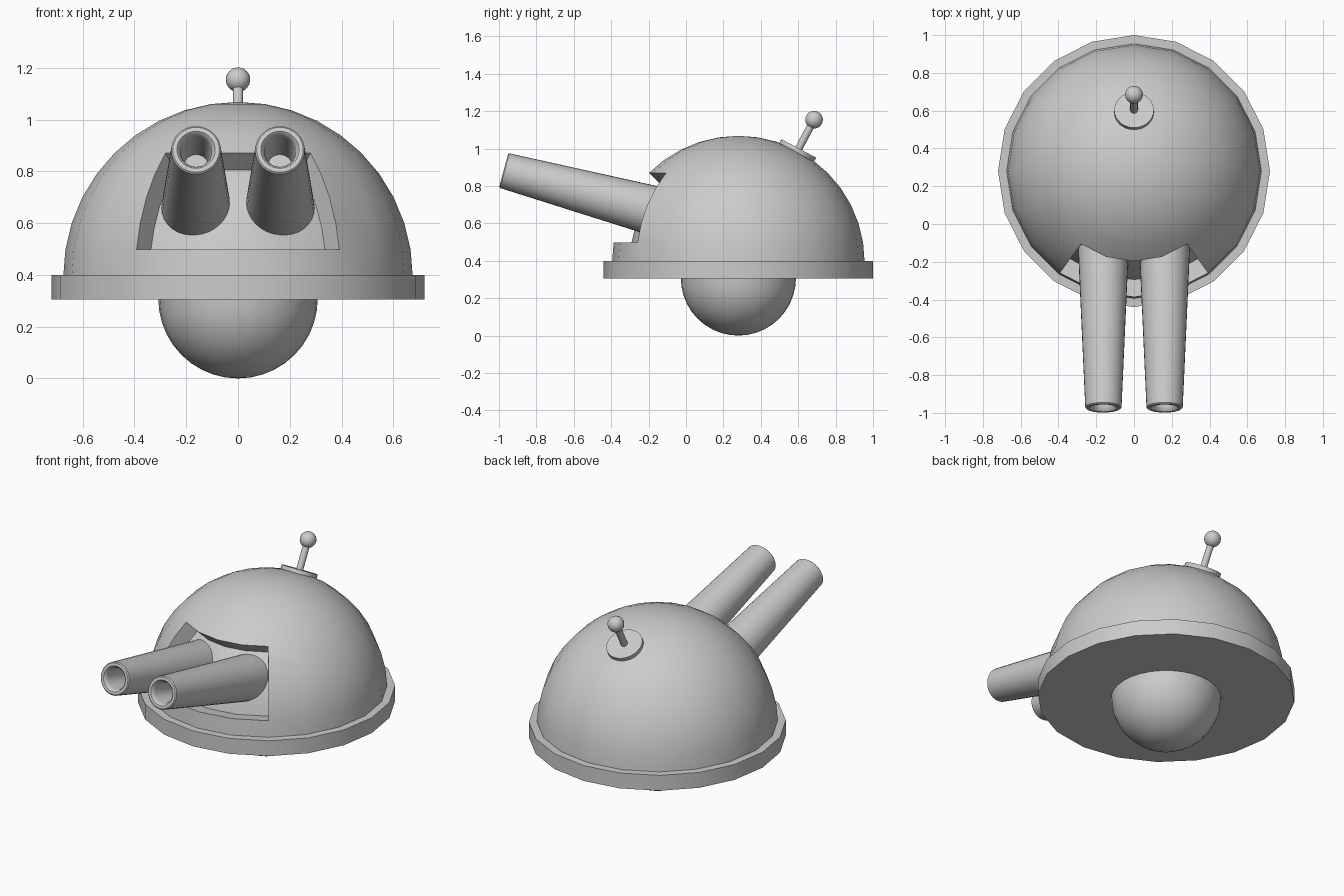
import bpy, bmesh
from math import radians, atan2, asin, sin, cos, tau
from mathutils import Vector, Matrix

if "Cube" in bpy.data.objects:
    bpy.data.objects.remove(bpy.data.objects["Cube"])

CY = 0.28            # turret centre in y
DOME_Z, DOME_R = 0.393, 0.675
PIVOT = Vector((0, CY, DOME_Z))


def finish(bm, name, matrix=Matrix()):
    bmesh.ops.recalc_face_normals(bm, faces=bm.faces)
    me = bpy.data.meshes.new(name)
    bm.to_mesh(me)
    bm.free()
    ob = bpy.data.objects.new(name, me)
    bpy.context.collection.objects.link(ob)
    ob.matrix_world = matrix
    bpy.ops.object.select_all(action='DESELECT')
    ob.select_set(True)
    bpy.context.view_layer.objects.active = ob
    bpy.ops.object.shade_smooth_by_angle(angle=radians(30))
    return ob


def aimed(origin, direction):
    # local +z points along direction
    q = Vector(direction).to_track_quat('Z', 'Y')
    return Matrix.Translation(origin) @ q.to_matrix().to_4x4()


def lathe(name, profile, sides, matrix):
    # revolve (radius, height) points around local z, capping both ends
    bm = bmesh.new()
    rings = [[bm.verts.new((r * cos(tau * i / sides), r * sin(tau * i / sides), z))
              for i in range(sides)] for r, z in profile]
    for a, b in zip(rings, rings[1:]):
        for i in range(sides):
            j = (i + 1) % sides
            bm.faces.new((a[i], a[j], b[j], b[i]))
    bm.faces.new(rings[0])
    bm.faces.new(rings[-1])
    return finish(bm, name, matrix)


def sphere(name, centre, r, u, v, half=0):
    # half = 1 keeps the upper half, -1 the lower half
    bm = bmesh.new()
    bmesh.ops.create_uvsphere(bm, u_segments=u, v_segments=v, radius=r)
    if half:
        bmesh.ops.delete(bm, geom=[w for w in bm.verts if w.co.z * half < -1e-4],
                         context='VERTS')
    return finish(bm, name, Matrix.Translation(centre))


# Base ring
lathe("base_disc", [(0.72, 0.305), (0.72, 0.40)], 20, Matrix.Translation((0, CY, 0)))

# Mounting ball underneath
sphere("mount_ball", (0, CY, 0.308), 0.308, 32, 20, half=-1)

# Dome with a gun recess pushed in toward its centre
bm = bmesh.new()
bmesh.ops.create_uvsphere(bm, u_segments=20, v_segments=20, radius=DOME_R)
bmesh.ops.delete(bm, geom=[v for v in bm.verts if v.co.z < -1e-4], context='VERTS')
window = []
for f in bm.faces:
    c = f.calc_center_median().normalized()
    if abs(atan2(c.x, -c.y)) < radians(36) and radians(9) < asin(c.z) < radians(45):
        window.append(f)
ext = bmesh.ops.extrude_face_region(bm, geom=window)
for v in ext["geom"]:
    if isinstance(v, bmesh.types.BMVert):
        v.co *= 0.862
left = [f for f in window if f.is_valid]
if left:
    bmesh.ops.delete(bm, geom=left, context='FACES')
finish(bm, "dome", Matrix.Translation(PIVOT))

# Twin tapered barrels with hollow muzzles
into_body = (0, cos(radians(15)), -sin(radians(15)))
barrel = [(0.048, 0.25), (0.06, 0.03), (0.066, 0.008), (0.074, 0.0),
          (0.09, 0.0), (0.096, 0.006), (0.138, 0.96)]
for side, x in (("left", -0.162), ("right", 0.162)):
    lathe(side + "_barrel", barrel, 32, aimed((x, -0.975, 0.883), into_body))

# Antenna: foot plate, rod and ball tip, set square to the dome
tilt = radians(28)
up = Vector((0, sin(tilt), cos(tilt)))
frame = aimed(PIVOT, up)
lathe("antenna_plate", [(0.105, 0.655), (0.105, 0.688)], 32, frame)
lathe("antenna_rod", [(0.02, 0.67), (0.02, 0.86)], 16, frame)
sphere("antenna_ball", PIVOT + up * 0.862, 0.047, 24, 16)
